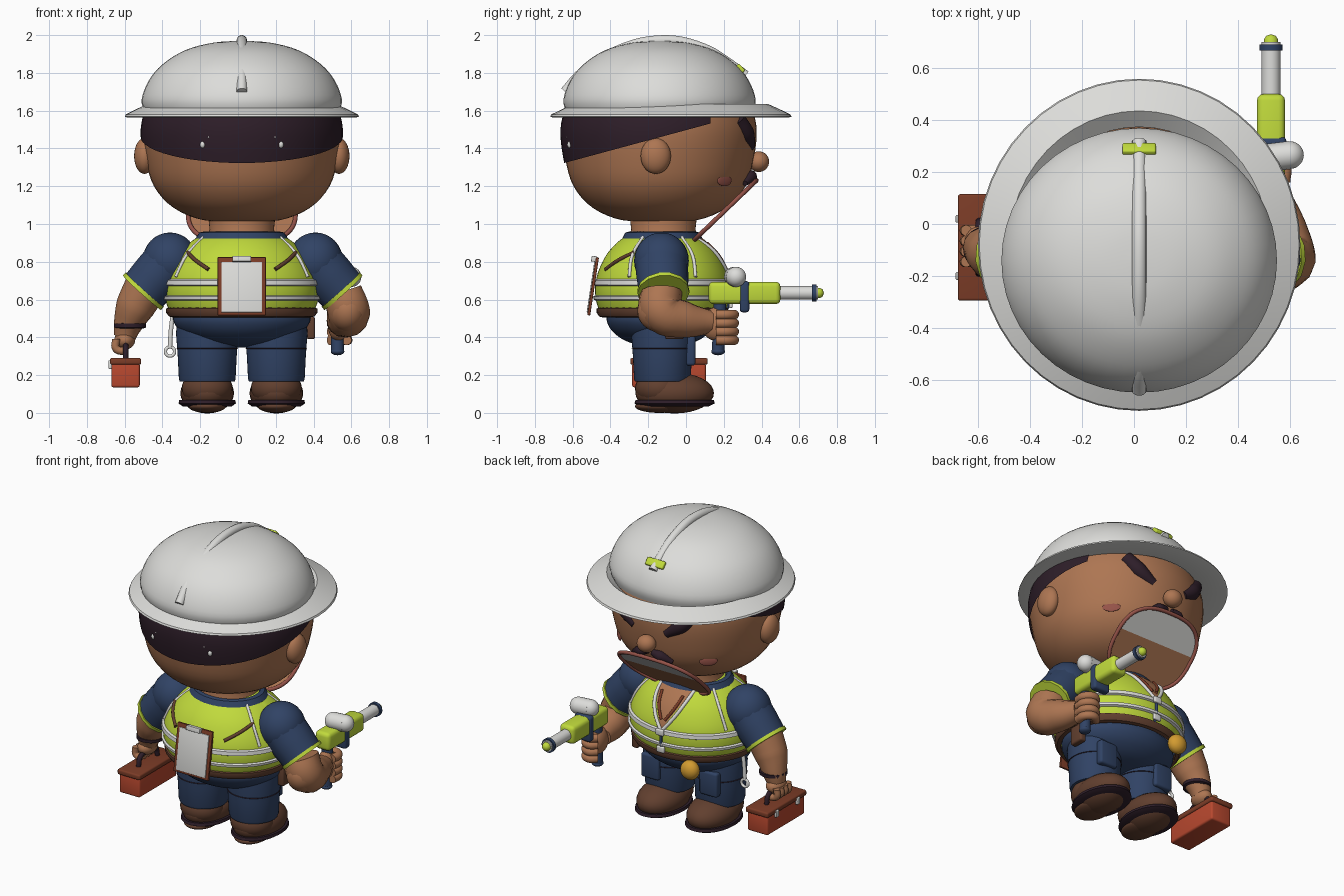
import bpy, bmesh
from math import sin, cos, pi, radians, copysign
from mathutils import Vector, Matrix

if "Cube" in bpy.data.objects:
    bpy.data.objects.remove(bpy.data.objects["Cube"])

CX = 0.02  # body centre line


def material(name, rgb):
    m = bpy.data.materials.new(name)
    m.use_nodes = True
    m.diffuse_color = (*rgb, 1)
    m.node_tree.nodes["Principled BSDF"].inputs["Base Color"].default_value = (*rgb, 1)
    return m


SKIN = material("skin", (.42, .18, .085))
NAVY = material("navy cloth", (.03, .056, .13))
LIME = material("lime", (.53, .7, .045))
DARK = material("dark plum", (.027, .013, .022))
BROWN = material("leather brown", (.12, .05, .028))
WHITE = material("white", (.72, .72, .7))
RED = material("toolbox red", (.48, .065, .028))
RUST = material("rust brown", (.2, .045, .02))
GOLD = material("gold", (.65, .33, .03))
BLUSH = material("blush", (.3, .085, .065))


def add(name, bm, mats, loc=(0, 0, 0), rot=None, angle=40):
    bmesh.ops.recalc_face_normals(bm, faces=bm.faces)
    me = bpy.data.meshes.new(name)
    bm.to_mesh(me)
    bm.free()
    ob = bpy.data.objects.new(name, me)
    bpy.context.collection.objects.link(ob)
    for m in mats if isinstance(mats, list) else [mats]:
        me.materials.append(m)
    me.shade_smooth()
    me.set_sharp_from_angle(angle=radians(angle))
    ob.matrix_world = Matrix.Translation(loc) @ (rot or Matrix()).to_4x4()
    return ob


def spline(pts, n=4):
    # Catmull-Rom smoothing of a profile
    p = [Vector(q) for q in [pts[0], *pts, pts[-1]]]
    out = []
    for a, b, c, d in zip(p, p[1:], p[2:], p[3:]):
        for i in range(n):
            t = i / n
            out.append(.5 * (2 * b + (c - a) * t + (2*a - 5*b + 4*c - d) * t**2 + (3*b - a - 3*c + d) * t**3))
    return out + [p[-1]]


def lathe_bm(profile, sy=1.0, seg=48, closed=False):
    bm = bmesh.new()
    rings = [[bm.verts.new((r * sin(2*pi*i/seg), r * sy * cos(2*pi*i/seg), z)) for i in range(seg)]
             for r, z in profile]
    for a, b in zip(rings, rings[1:] + rings[:1] if closed else rings[1:]):
        for i in range(seg):
            j = (i + 1) % seg
            bm.faces.new((a[i], a[j], b[j], b[i]))
    bmesh.ops.remove_doubles(bm, verts=bm.verts, dist=1e-4)
    return bm


def lathe(name, profile, mat, loc=(0, 0, 0), sy=1.0, closed=False):
    return add(name, lathe_bm(profile, sy, closed=closed), mat, loc)


def ball(name, loc, size, mat, rot=None):
    bm = bmesh.new()
    bmesh.ops.create_uvsphere(bm, u_segments=28, v_segments=16, radius=1)
    bmesh.ops.scale(bm, vec=size, verts=bm.verts)
    return add(name, bm, mat, loc, rot)


def box(name, loc, size, mat, bevel=.01, rot=None):
    bm = bmesh.new()
    bmesh.ops.create_cube(bm, size=1)
    bmesh.ops.scale(bm, vec=size, verts=bm.verts)
    bmesh.ops.bevel(bm, geom=bm.edges[:], offset=bevel, segments=3, profile=.5, affect='EDGES')
    return add(name, bm, mat, loc, rot)


def tube(name, pts, radius, mat, radii=None, closed=False):
    cu = bpy.data.curves.new(name, 'CURVE')
    cu.dimensions = '3D'
    cu.bevel_depth, cu.bevel_resolution = radius, 5
    cu.use_fill_caps, cu.resolution_u = True, 6
    sp = cu.splines.new('BEZIER')
    sp.bezier_points.add(len(pts) - 1)
    sp.use_cyclic_u = closed
    for i, (b, p) in enumerate(zip(sp.bezier_points, pts)):
        b.co, b.handle_left_type, b.handle_right_type = p, 'AUTO', 'AUTO'
        b.radius = radii[i] if radii else 1
    tmp = bpy.data.objects.new(name, cu)
    bm = bmesh.new()
    me = bpy.data.meshes.new_from_object(tmp)
    bm.from_mesh(me)
    bpy.data.objects.remove(tmp)
    bpy.data.meshes.remove(me)
    return add(name, bm, mat)


def radius_at(profile, z):
    for (r0, z0), (r1, z1) in zip(profile, profile[1:]):
        if z0 <= z <= z1:
            return r0 + (r1 - r0) * (z - z0) / max(z1 - z0, 1e-6)
    return profile[-1][0]


def on_surface(profile, cy, sy, deg, z, lift=0):
    # angle 0 points to the face side
    r, a = radius_at(profile, z) + lift, radians(deg)
    return Vector((CX + r * sin(a), cy + r * sy * cos(a), z))


# Helmet
dome = spline([(.515, 1.59), (.53, 1.66), (.492, 1.76), (.42, 1.845), (.3, 1.92), (.15, 1.96), (0, 1.97)])
lathe("helmet_dome", dome, WHITE, (CX, -.14, 0), .96)
lathe("helmet_brim", [(.44, 1.585), (.61, 1.565), (.62, 1.568), (.615, 1.58), (.55, 1.612), (.5, 1.635)],
      WHITE, (CX, -.08, 0), 1.03, closed=True)
tube("helmet_ridge", [(CX, y, z) for y, z in [(-.64, 1.7), (-.55, 1.8), (-.39, 1.905), (-.13, 1.972),
     (.09, 1.93), (.24, 1.84), (.315, 1.785)]], .028, WHITE)
box("helmet_clip", (CX, .285, 1.82), (.13, .05, .035), LIME, .008, Matrix.Rotation(-.8, 3, 'X'))

# Head and hair
HEAD = spline([(0, 1.015), (.2, 1.02), (.36, 1.085), (.465, 1.2), (.51, 1.35), (.525, 1.5), (.5, 1.62)])
HY, HS = -.14, .98
lathe("head", HEAD, SKIN, (CX, HY, 0), HS)
bm = lathe_bm([(r * 1.02, z) for r, z in HEAD], HS)
for point, normal in (((0, -.46, 1.335), (0, -.27, 1)), ((0, .27, 1.5), (0, -1, 0))):
    bmesh.ops.bisect_plane(bm, geom=bm.verts[:] + bm.edges[:] + bm.faces[:], plane_co=point,
                           plane_no=normal, clear_inner=True)
add("hair", bm, DARK, (CX, HY, 0))


def face(deg, z, lift=0):
    return on_surface(HEAD, HY, HS, deg, z, lift)


ball("nose", (CX, .385, 1.33), (.06, .055, .055), SKIN)
for s in (-1, 1):
    side = "left" if s > 0 else "right"
    ball(side + "_ear", (CX + s * .515, -.16, 1.36), (.055, .08, .095), SKIN)
    tube(side + "_eyebrow", [face(s * a, z, -.02) for a, z in ((13, 1.41), (24, 1.48), (33, 1.56))],
         .05, DARK, [.6, 1, .9])
    tube(side + "_moustache", [face(s * a, z, .01) for a, z in ((2, 1.265), (8, 1.25), (17, 1.215))],
         .036, DARK, [.5, 1, .4])
    ball(side + "_cheek", face(s * 43, 1.23), (.055, .008, .03), BLUSH, Matrix.Rotation(-s * radians(43), 3, 'Z'))
    ball(side + "_hair_pin", (CX + s * .207, -.615, 1.42), (.014, .014, .018), WHITE)
    ball(side + "_small_hair_pin", (CX + s * .175, -.63, 1.46), (.006, .006, .006), WHITE)

# Open mouth: tilted plate with a rim, teeth in the upper half
tilt = Matrix(((1, 0, 0), (0, .72, -.69), (0, .69, .72)))
centre = Vector((CX, .2, 1.065))
outline = []
for i in range(32):
    c, d = cos(2*pi*i/32), sin(2*pi*i/32)
    outline.append((copysign(abs(c) ** .75, c) * .285, copysign(abs(d) ** .75, d) * .24, 0))
bm = bmesh.new()
bm.faces.new([bm.verts.new(p) for p in outline])
bmesh.ops.bisect_plane(bm, geom=bm.verts[:] + bm.edges[:] + bm.faces[:], plane_co=(0, .04, 0), plane_no=(0, 1, 0))
for f in bm.faces:
    f.material_index = int(f.calc_center_median().y > .04)
add("mouth", bm, [SKIN, WHITE], centre, tilt)
tube("lips", [centre + tilt @ Vector(p) for p in outline], .012, BLUSH, closed=True)

# Torso with vest; open neck cut as a V
VEST = spline([(.38, .53), (.405, .6), (.408, .68), (.385, .76), (.33, .85), (.25, .92), (.17, .955)])
VY, VS = -.125, .87


def vest(deg, z, lift=.004):
    return on_surface(VEST, VY, VS, deg, z, lift)


bm = lathe_bm(VEST, VS, 64)
for normal in ((1, 0, -.56), (1, 0, .56), (0, 1, 0)):
    bmesh.ops.bisect_plane(bm, geom=bm.verts[:] + bm.edges[:] + bm.faces[:],
                           plane_co=(0, 0, .7), plane_no=normal)
for f in bm.faces:
    c = f.calc_center_median()
    f.material_index = int(c.y > 0 and abs(c.x) < (c.z - .7) * .56)
add("vest", bm, [LIME, SKIN], (CX, VY, 0))
for name, lo, hi in (("upper_band", .672, .708), ("lower_band", .594, .622)):
    strip = [(radius_at(VEST, z) + d, z) for z, d in
             ((lo, 0), (lo + .006, .014), (hi - .006, .014), (hi, 0))]
    lathe(name, strip, WHITE, (CX, VY, 0), VS)
lathe("belt", [(.36, .505), (.385, .51), (.4, .53), (.4, .552), (.375, .565)], BROWN, (CX, VY, 0), VS)
lathe("neck", [(.19, .92), (.17, .97), (.18, 1.06)], SKIN, (CX, -.12, 0))
lathe("collar", [(.25, .915), (.225, .955), (.2, .96), (.185, .94)], NAVY, (CX, VY, 0), VS)
tube("vest_seam", [vest(0, z) for z in (.55, .6, .65, .7)], .009, NAVY)
for z in (.575, .69):
    box("front_buckle", vest(0, z, .018), (.055, .018, .04), WHITE, .006)
for s in (-1, 1):
    side = "left" if s > 0 else "right"
    tube(side + "_neck_trim", [vest(s * a, z) for a, z in ((1, .7), (11, .79), (20, .87), (37, .945))], .011, WHITE)
    tube(side + "_lanyard", [vest(s * a, z) for a, z in ((2, .76), (9, .83), (16, .9))], .009, RUST)
    tube(side + "_back_strap", [vest(s * a, z) for a, z in ((121, .85), (137, .81), (153, .76))], .01, BROWN)
    for a in (60, 120):
        b = a + (2 if a > 90 else -2)
        tube(side + "_armhole_trim", [vest(s * q, z) for q, z in ((a, .93), (b, .83), (a, .72))], .009, WHITE)

# Clipboard on the back
lean = Matrix.Rotation(-.15, 3, 'X')
for name, z, y, size, mat in (("clipboard", .67, -.492, (.255, .016, .31), RUST),
                              ("clipboard_paper", .665, -.502, (.215, .008, .27), WHITE),
                              ("clipboard_clip", .815, -.486, (.1, .03, .03), WHITE)):
    box(name, (CX, y, z), size, mat, .003, lean)

# Trousers and shoes
hips = spline([(.36, .53), (.36, .48), (.31, .42), (.2, .37), (0, .345)])
lathe("hips", hips, NAVY, (CX, -.13, 0), .8)
for s in (-1, 1):
    side = "left" if s > 0 else "right"
    x = CX + s * .183
    lathe(side + "_trouser_leg", [(.12, .17), (.145, .165), (.15, .18), (.156, .3), (.165, .42), (.16, .5)],
          NAVY, (x, -.125, 0))
    lathe(side + "_knee_stitch", [(.155, .335), (.163, .34), (.155, .345)], DARK, (x, -.125, 0))
    box(side + "_thigh_pocket", (x + s * .03, .025, .33), (.13, .05, .16), NAVY, .015)
    ball(side + "_shoe", (x, -.06, .105), (.142, .208, .108), BROWN)
    ball(side + "_shoe_ankle", (x, -.14, .13), (.135, .13, .1), BROWN)
    lathe(side + "_sole", [(0, .035), (.13, .035), (.152, .05), (.148, .068), (0, .075)], DARK, (x, -.06, 0), 1.4)
    ball(side + "_heel", (x, -.14, .035), (.1, .13, .035), BROWN)

# Arms: the right carries the toolbox, the left aims the tool
for s in (-1, 1):
    side = "left" if s > 0 else "right"
    sx = CX + .005
    ball(side + "_shoulder", (sx + s * .385, -.13, .805), (.145, .145, .15), NAVY)
    top, end = Vector((sx + s * .385, -.13, .8)), Vector((sx + s * .525, -.12, .645))
    tube(side + "_sleeve", [top, (top + end) / 2, end], .138, NAVY, [1.02, 1, .95])
    along = (end - top).normalized()
    tube(side + "_cuff", [end - along * .01, end + along * .012], .138, LIME)
tube("right_forearm", [(-.49, -.12, .66), (-.545, -.11, .56), (-.585, -.09, .46), (-.6, -.085, .4)],
     .115, SKIN, [1, .9, .65, .5])
lathe("wristband", [(.07, -.016), (.085, -.01), (.085, .01), (.07, .016)], DARK, (-.572, -.095, .462))
ball("right_hand", (-.6, -.085, .385), (.055, .075, .05), SKIN)
tube("left_forearm", [(.55, -.13, .64), (.585, -.13, .54), (.565, -.01, .495), (.53, .13, .48)],
     .115, SKIN, [.95, 1, .85, .55])
ball("left_elbow", (.58, -.14, .54), (.1, .118, .112), SKIN)
ball("left_hand", (.53, .165, .47), (.055, .085, .09), SKIN)
for i in range(4):
    z = .385 + i * .045
    tube("left_finger", [(.575, .16, z), (.575, .225, z), (.53, .255, z), (.485, .225, z)], .026, SKIN)
    y = -.145 + i * .04
    tube("right_finger", [(-.645, y, .39), (-.645, y, .34), (-.6, y, .325)], .021, SKIN)

# Toolbox
box("toolbox", (-.595, -.09, .2), (.15, .39, .13), RED, .012)
box("toolbox_lid", (-.595, -.09, .273), (.165, .41, .035), RUST, .01)
tube("toolbox_handle", [(-.595, y, z) for y, z in ((-.19, .28), (-.17, .345), (-.09, .355), (-.01, .345), (.01, .28))],
     .015, DARK)
for y in (-.2, .02):
    box("toolbox_latch", (-.676, y, .255), (.02, .03, .045), WHITE, .005)

# Aimed tool, built along y
GX, GZ = .527, .635
box("tool_body", (GX, .31, GZ), (.108, .38, .118), LIME, .025)
box("tool_collar", (GX, .31, .615), (.118, .05, .165), NAVY, .015)
forward = Matrix.Rotation(-pi / 2, 3, 'X')
for name, prof, mat in (("tool_barrel", [(0, .48), (.036, .48), (.036, .7), (0, .7)], WHITE),
                        ("tool_ring", [(0, .668), (.045, .668), (.045, .69), (0, .69)], NAVY),
                        ("tool_tip", [(.027, .69), (.027, .71), (.018, .724), (0, .73)], LIME)):
    add(name, lathe_bm(prof), mat, (GX, 0, GZ), forward)
tube("tool_tank", [(.52, .255, .72), (.56, .26, .72), (.6, .265, .72)], .054, WHITE)
for x in (.52, .6):
    ball("tool_tank_end", (x, .255 + (x - .52) / 8, .72), (.053, .053, .053), WHITE)
tube("tool_grip", [(GX, .18, .58), (GX, .175, .45), (GX, .17, .32)], .034, NAVY)
ball("tool_grip_end", (GX, .17, .325), (.036, .036, .02), NAVY)

# Belt items
ball("tape_measure", (-.17, .2, .475), (.062, .05, .062), GOLD)
tube("wrench_handle", [(-.345, -.1, .52), (-.355, -.1, .44), (-.36, -.1, .35)], .012, WHITE)
ring = [(-.36 + .024 * sin(i * pi / 4), -.1, .325 + .024 * cos(i * pi / 4)) for i in range(8)]
tube("wrench_ring", ring, .009, WHITE, closed=True)
box("belt_pouch", (.385, -.06, .45), (.045, .1, .12), BROWN, .012)
